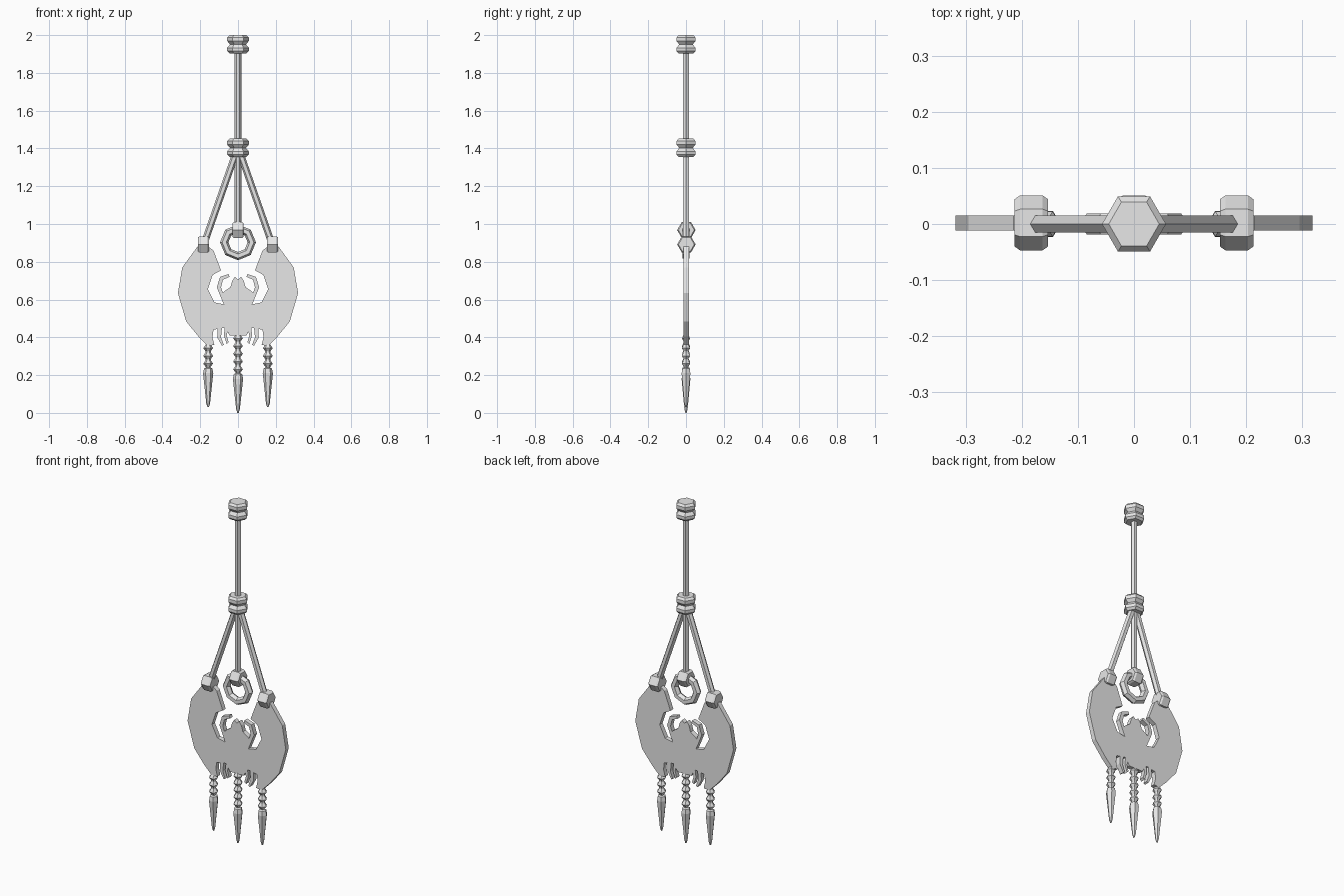
import bpy, bmesh, math
from mathutils import Vector

cube = bpy.data.objects.get("Cube")
if cube:
    bpy.data.objects.remove(cube, do_unlink=True)

grey = bpy.data.materials.new("plain grey")
grey.use_nodes = True
grey.diffuse_color = (0.8, 0.8, 0.8, 1)
grey.node_tree.nodes["Principled BSDF"].inputs["Base Color"].default_value = grey.diffuse_color

UP = Vector((0, 0, 1))


def finish(name, bm):
    bmesh.ops.recalc_face_normals(bm, faces=bm.faces)
    mesh = bpy.data.meshes.new(name)
    bm.to_mesh(mesh)
    bm.free()
    mesh.materials.append(grey)
    obj = bpy.data.objects.new(name, mesh)
    bpy.context.collection.objects.link(obj)
    return obj


def lathe(name, profile, origin=(0, 0, 0), axis=UP, phase=0, sides=6):
    """Faceted solid from (radius, height) pairs turned about an axis."""
    bm = bmesh.new()
    turn = UP.rotation_difference(Vector(axis))
    rings = []
    for r, h in profile:
        ring = []
        for i in range(sides):
            a = phase + math.tau * i / sides
            p = Vector((r * math.cos(a), r * math.sin(a), h))
            ring.append(bm.verts.new(turn @ p + Vector(origin)))
        rings.append(ring)
    for low, high in zip(rings, rings[1:]):
        for i in range(sides):
            j = (i + 1) % sides
            bm.faces.new((low[i], low[j], high[j], high[i]))
    bm.faces.new(rings[0])
    bm.faces.new(rings[-1])
    return finish(name, bm)


def rod(name, start, end, radius=0.018):
    start, end = Vector(start), Vector(end)
    span = end - start
    return lathe(name, [(radius, 0), (radius, span.length)], start, span)


def clasp(name, x, z):
    lathe(name, [(.042, -.03), (.049, -.02), (.049, .02), (.042, .03)],
          (x, .002, z), (1, 0, 0), math.pi / 2)


# Double beads on the hanging rod
double_bead = [(.045, 0), (.057, .012), (.057, .03), (.042, .048),
               (.057, .065), (.057, .085), (.045, .097)]
lathe("top_bead", double_bead, (0, 0, 1.903))
lathe("middle_bead", double_bead, (0, 0, 1.355))

# Hanging rods
rod("upper_rod", (0, 0, 1.4), (0, 0, 1.95))
rod("centre_rod", (0, 0, .96), (0, 0, 1.4))
for side, s in (("left", 1), ("right", -1)):
    rod(side + "_rod", (s * .178, 0, .9), (s * .01, 0, 1.38))
    clasp(side + "_clasp", s * .183, .892)
clasp("centre_clasp", 0, .968)

# Faceted ring under the centre rod
bpy.ops.mesh.primitive_torus_add(major_segments=8, minor_segments=6,
                                 major_radius=.073, minor_radius=.022,
                                 location=(0, 0, .903),
                                 rotation=(math.pi / 2, 0, 0))
ring = bpy.context.object
ring.name = "ring"
ring.data.materials.append(grey)

# Half outline of the crescent plate in hundredths: body, claw, rim, fringe
body = [(0, 70.5), (1.6, 72), (3, 70), (4, 66.5), (7, 64.5)]
claw = [(8, 63.5), (9, 66.5), (8, 70.5), (4.5, 72), (5, 73.5), (9.5, 72),
        (11.2, 66.5), (9, 61), (7.5, 57.5)]
rim = [(12.5, 58.5), (16, 65.5), (13.5, 73), (9, 75.5), (13, 86), (17, 89),
       (21.5, 88), (29.5, 77), (31.8, 63.5), (27.5, 48.5), (21, 40.5), (16, 35.5)]
fringe = [(12.5, 36), (13.5, 40), (13, 44), (10.8, 44.5), (11, 40), (8.5, 35.5),
          (7.5, 36), (9, 40), (8.5, 45), (7, 45), (7.5, 41), (6, 36.5), (5, 37.5),
          (6, 41), (5.5, 43), (4.5, 41), (0, 41)]
half = body + claw + rim + fringe
outline = half + [(-x, z) for x, z in reversed(half) if x > 0]
bm = bmesh.new()
face = bm.faces.new([bm.verts.new((x / 100, -.012, z / 100)) for x, z in outline])
solid = bmesh.ops.extrude_face_region(bm, geom=[face], use_keep_orig=True)
moved = [v for v in solid["geom"] if isinstance(v, bmesh.types.BMVert)]
bmesh.ops.translate(bm, verts=moved, vec=(0, .027, 0))
finish("crescent_plate", bm)


# Beaded pendants ending in spikes
def pendant(name, x, bottom, beads):
    profile = [(.004, 0), (.01, .02), (.027, .18), (.022, .205), (.012, .21)]
    for i in range(beads):
        h = .215 + i * .041
        profile += [(.014, h), (.026, h + .016), (.014, h + .034)]
    lathe(name, profile, (x, 0, bottom))


pendant("centre_pendant", 0, .005, 5)
pendant("left_pendant", .158, .03, 3)
pendant("right_pendant", -.158, .03, 3)

# Rest the whole model on the ground
for obj in bpy.context.collection.objects:
    if obj.name == "centre_pendant":
        obj.location.z -= .005
